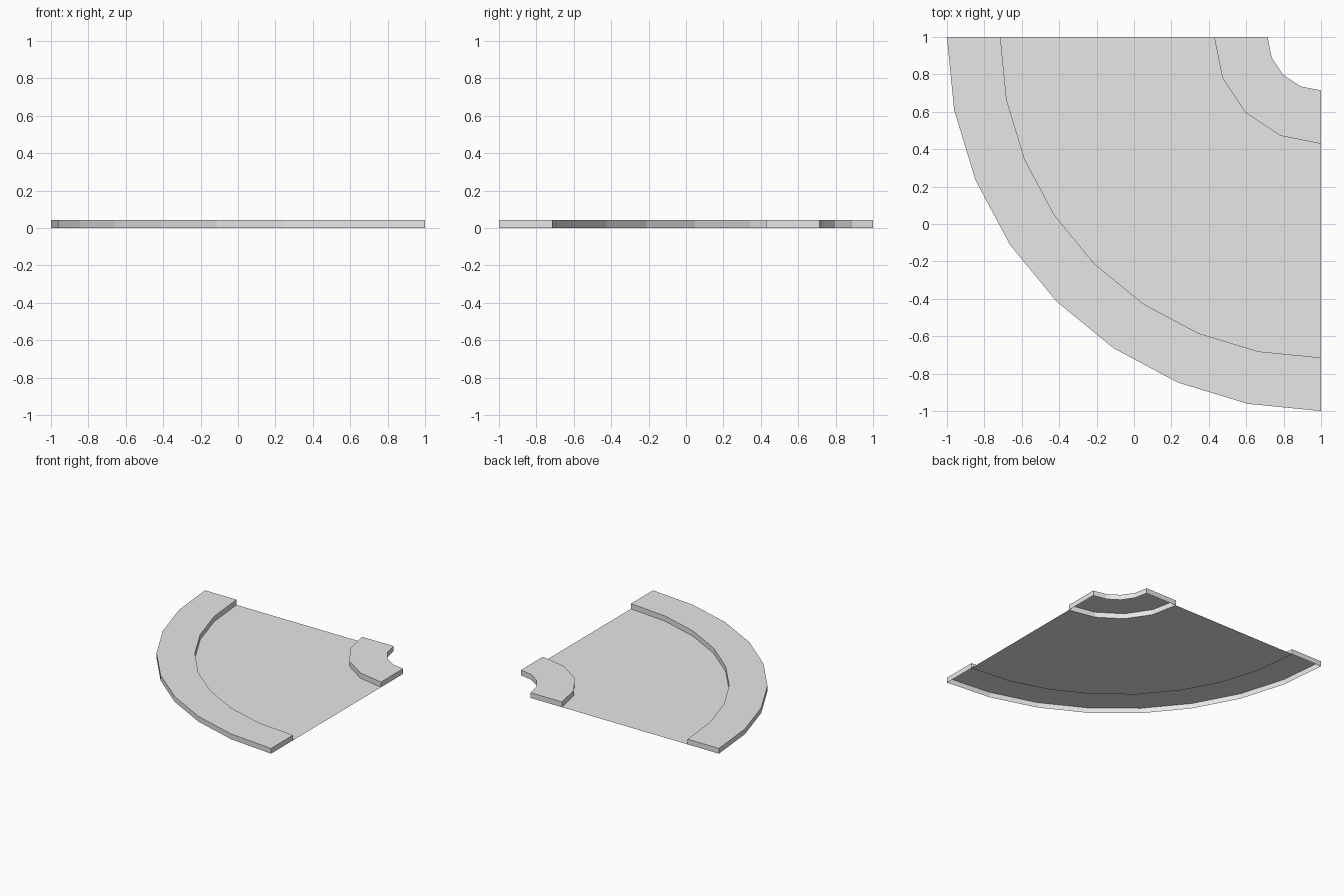
import bpy
import bmesh
from math import pi, cos, sin

cube = bpy.data.objects.get("Cube")
if cube:
    bpy.data.objects.remove(cube, do_unlink=True)

CENTRE = 1.0          # the bend turns about (CENTRE, CENTRE)
HEIGHT = 0.043        # kerb height
UNIT = 2 / 7          # kerb width

grey = bpy.data.materials.new("light_grey")
grey.use_nodes = True
grey.diffuse_color = (0.8, 0.8, 0.8, 1)
grey.node_tree.nodes["Principled BSDF"].inputs["Base Color"].default_value = (0.8, 0.8, 0.8, 1)


def arc(bm, radius, segments, z):
    """Vertices along a quarter circle, from the back edge to the +x edge."""
    angles = [pi + pi / 2 * i / segments for i in range(segments + 1)]
    return [bm.verts.new((CENTRE + radius * cos(a), CENTRE + radius * sin(a), z))
            for a in angles]


def finish(bm, name):
    mesh = bpy.data.meshes.new(name)
    bm.to_mesh(mesh)
    bm.free()
    mesh.materials.append(grey)
    obj = bpy.data.objects.new(name, mesh)
    bpy.context.collection.objects.link(obj)


def sector_faces(bm, inner, outer):
    """Flat faces joining two arcs; the outer may be more finely divided."""
    step = (len(outer) - 1) // (len(inner) - 1)
    for i in range(len(inner) - 1):
        bm.faces.new(outer[i * step:(i + 1) * step + 1] + [inner[i + 1], inner[i]])


def kerb(name, r_in, r_out, segments):
    """Raised band with walls all round and an open underside."""
    bm = bmesh.new()
    inner, outer = (arc(bm, r, segments, HEIGHT) for r in (r_in, r_out))
    sector_faces(bm, inner, outer)
    top = outer + inner[::-1]
    base = [bm.verts.new((v.co.x, v.co.y, 0)) for v in top]
    for i in range(len(top)):
        j = (i + 1) % len(top)
        bm.faces.new((base[i], base[j], top[j], top[i]))
    finish(bm, name)


# Kerbs
kerb("inner_kerb", UNIT, 2 * UNIT, 4)
kerb("outer_kerb", 6 * UNIT, 7 * UNIT, 8)

# Road sheet between the kerbs
road = bmesh.new()
sector_faces(road, arc(road, 2 * UNIT, 4, 0), arc(road, 6 * UNIT, 8, 0))
finish(road, "road_surface")
